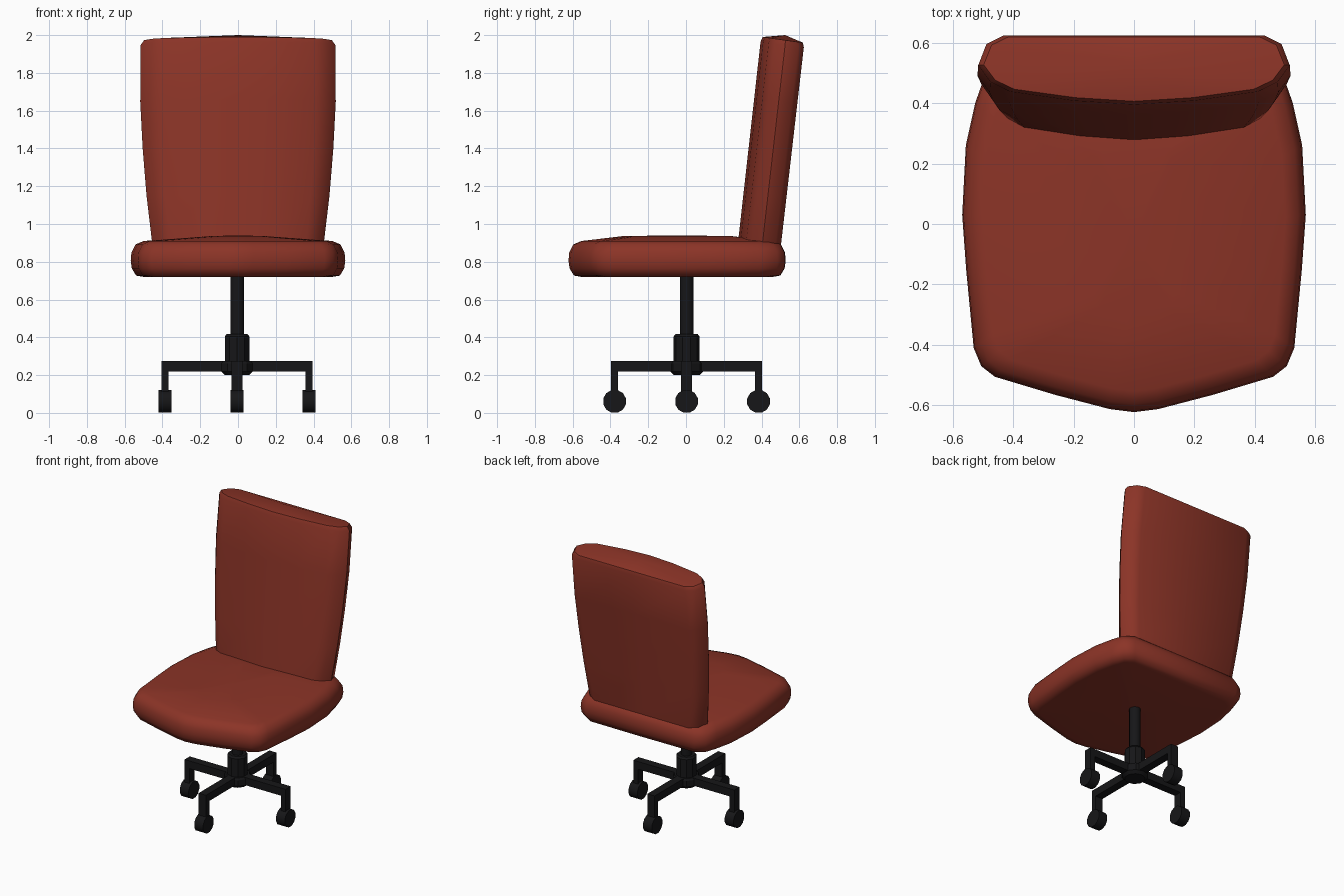
import bpy, bmesh, math
from mathutils import Vector, Matrix

if "Cube" in bpy.data.objects:
    bpy.data.objects.remove(bpy.data.objects["Cube"])


def material(name, rgb):
    m = bpy.data.materials.new(name)
    m.diffuse_color = (*rgb, 1)
    m.use_nodes = True
    m.node_tree.nodes["Principled BSDF"].inputs["Base Color"].default_value = m.diffuse_color
    return m


RED = material("red_fabric", (0.26, 0.034, 0.02))
BLACK = material("black_plastic", (0.008, 0.008, 0.009))


def finish(bm, name, mat, angle=None):
    bmesh.ops.recalc_face_normals(bm, faces=bm.faces[:])
    me = bpy.data.meshes.new(name)
    bm.to_mesh(me)
    bm.free()
    me.materials.append(mat)
    ob = bpy.data.objects.new(name, me)
    bpy.context.collection.objects.link(ob)
    if angle:
        bpy.ops.object.select_all(action='DESELECT')
        ob.select_set(True)
        bpy.context.view_layer.objects.active = ob
        bpy.ops.object.shade_smooth_by_angle(angle=math.radians(angle))
    return ob


def loft(name, rings, bottom, top, mat, angle):
    """Skin a stack of closed rings and fan both ends to a centre point."""
    bm = bmesh.new()
    vs = [[bm.verts.new(p) for p in r] for r in rings]
    n = len(vs[0])
    for a, b in zip(vs, vs[1:]):
        for i in range(n):
            j = (i + 1) % n
            bm.faces.new((a[i], a[j], b[j], b[i]))
    for ring, tip in ((vs[0], bottom), (vs[-1], top)):
        c = bm.verts.new(tip)
        for i in range(n):
            bm.faces.new((ring[i], ring[(i + 1) % n], c))
    return finish(bm, name, mat, angle)


def mirrored(half):
    """Close a half outline that starts and ends on x = 0."""
    return half + [(-x, y) for x, y in half[-2:0:-1]]


# Seat cushion: bulging outline, rolled edge, crowned top
seat_outline = mirrored([(0, -0.622), (0.08, -0.612), (0.26, -0.565), (0.46, -0.505),
                         (0.505, -0.47), (0.53, -0.41), (0.555, -0.15), (0.568, 0.03),
                         (0.556, 0.26), (0.525, 0.4), (0.495, 0.485), (0.43, 0.525), (0, 0.528)])
seat_levels = [(0.88, 0.88, 0.72), (0.95, 0.95, 0.727), (0.99, 0.99, 0.765), (1, 1, 0.805),
               (0.993, 0.993, 0.85), (0.955, 0.955, 0.892), (0.88, 0.88, 0.91), (0.25, 0.5, 0.936)]
cy = -0.047
seat_rings = [[(x * sx, cy + (y - cy) * sy, z) for x, y in seat_outline] for sx, sy, z in seat_levels]
loft("seat", seat_rings, (0, cy, 0.72), (0, cy, 0.94), RED, 50)

# Backrest: leaning slab with a flat rear and a gently bowed front
back_outline = mirrored([(0, -0.115), (0.2, -0.102), (0.41, -0.072), (0.475, -0.04), (0.515, 0.015),
                         (0.488, 0.085), (0.43, 0.114), (0, 0.114)])
back_levels = [(0.89, 0.87, 1), (0.91, 0.885, 1), (1.15, 0.94, 1), (1.4, 0.98, 1), (1.65, 1.005, 1),
               (1.95, 1, 1), (1.975, 0.965, 0.93)]
back_rings = [[(x * sx, 0.39 + 0.114 * (z - 0.9) + y * sy, z - 0.12 * y * (z - 0.89))
               for x, y in back_outline] for z, sx, sy in back_levels]
loft("backrest", back_rings, (0, 0.39, 0.89), (0, 0.525, 2.0), RED, 45)


# Black pedestal
BX, BY = -0.005, 0.003


def lathe(name, profile, sides, angle):
    rings = [[(BX + r * math.cos(2 * math.pi * (i + .5) / sides),
               BY + r * math.sin(2 * math.pi * (i + .5) / sides), z) for i in range(sides)]
             for r, z in profile]
    loft(name, rings, (BX, BY, profile[0][1]), (BX, BY, profile[-1][1]), BLACK, angle)


lathe("column", [(0.037, 0.3), (0.037, 0.73)], 12, 40)
lathe("column_sleeve", [(0.068, 0.26), (0.068, 0.405), (0.058, 0.418)], 10, 30)
lathe("hub", [(0.068, 0.2), (0.088, 0.22), (0.088, 0.262), (0.08, 0.275)], 10, 30)

# Four L-shaped legs, each standing on a caster rolling about the x axis
leg_profile = [(0.03, 0.275), (0.4, 0.275), (0.4, 0.09), (0.362, 0.09), (0.362, 0.22), (0.03, 0.22)]
for k, side in enumerate(("right", "rear", "left", "front")):
    turn = Matrix.Translation((BX, BY, 0)) @ Matrix.Rotation(k * math.pi / 2, 4, 'Z')
    bm = bmesh.new()
    face = bm.faces.new([bm.verts.new((x, -0.029, z)) for x, z in leg_profile])
    ext = bmesh.ops.extrude_face_region(bm, geom=[face])
    bmesh.ops.translate(bm, vec=(0, 0.058, 0),
                        verts=[v for v in ext["geom"] if isinstance(v, bmesh.types.BMVert)])
    bmesh.ops.transform(bm, matrix=turn, verts=bm.verts[:])
    if not all(len(e.link_faces) == 2 for e in bm.edges):
        bmesh.ops.holes_fill(bm, edges=bm.edges[:])
    finish(bm, side + "_leg", BLACK)

    c = turn @ Vector((0.381, 0, 0.061))
    bm = bmesh.new()
    bmesh.ops.create_cone(bm, cap_ends=True, segments=12, radius1=0.062, radius2=0.062, depth=0.07,
                          matrix=Matrix.Translation(c) @ Matrix.Rotation(math.pi / 2, 4, 'Y')
                          @ Matrix.Rotation(math.pi / 12, 4, 'Z'))
    finish(bm, side + "_caster", BLACK, 35)
